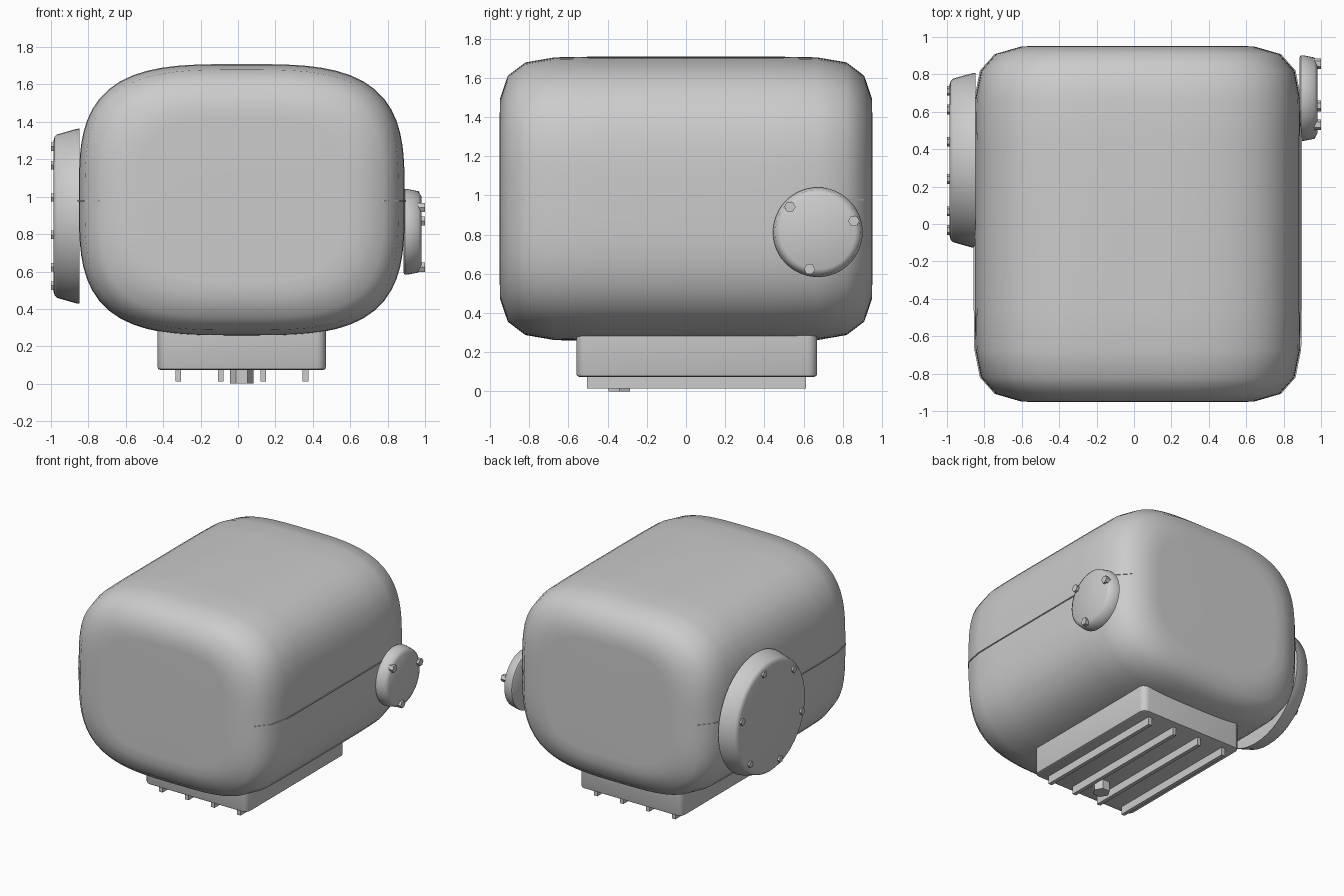
import bpy, bmesh, math
from mathutils import Matrix

if "Cube" in bpy.data.objects:
    bpy.data.objects.remove(bpy.data.objects["Cube"])

CX, CZ = 0.02, 0.983      # body axis
# body stations: y, half width, half height
HALF = [(0.95, 0.62, 0.51), (0.91, 0.758, 0.628), (0.82, 0.838, 0.696), (0.67, 0.868, 0.722)]
STATIONS = ([(-y, a, b) for y, a, b in HALF] + [(-0.45, 0.871, 0.726), (0.45, 0.871, 0.726)]
            + HALF[::-1])


def finish(name, bm, angle=None):
    bmesh.ops.recalc_face_normals(bm, faces=bm.faces[:])
    me = bpy.data.meshes.new(name)
    bm.to_mesh(me)
    bm.free()
    ob = bpy.data.objects.new(name, me)
    bpy.context.collection.objects.link(ob)
    if angle:
        bpy.ops.object.select_all(action='DESELECT')
        ob.select_set(True)
        bpy.context.view_layer.objects.active = ob
        bpy.ops.object.shade_smooth_by_angle(angle=math.radians(angle))
    return ob


def loft(bm, rings):
    """Bridge closed rings of points and cap both ends."""
    vs = [[bm.verts.new(p) for p in r] for r in rings]
    n = len(vs[0])
    for r0, r1 in zip(vs, vs[1:]):
        for i in range(n):
            j = (i + 1) % n
            bm.faces.new((r0[i], r0[j], r1[j], r1[i]))
    bm.faces.new(vs[0])
    bm.faces.new(vs[-1])


def rounded_section(y, a, b, n=3.4, count=80):
    pts = []
    for i in range(count):
        t = 2 * math.pi * i / count
        c, s = math.cos(t), math.sin(t)
        r = (abs(c) ** n + abs(s) ** n) ** (-1 / n)
        pts.append((CX + a * r * c, y, CZ + b * r * s))
    return pts


def box(name, x0, x1, y0, y1, z0, z1):
    bm = bmesh.new()
    bmesh.ops.create_cube(bm, size=1, matrix=Matrix.Translation(
        ((x0 + x1) / 2, (y0 + y1) / 2, (z0 + z1) / 2)) @ Matrix.Diagonal((x1 - x0, y1 - y0, z1 - z0, 1)))
    return name, bm


def disc(name, y, z, profile, count=48, angle=50):
    """Lathe an (x, radius) profile around an axis parallel to x."""
    bm = bmesh.new()
    steps = [2 * math.pi * i / count for i in range(count)]
    loft(bm, [[(x, y + r * math.cos(t), z + r * math.sin(t)) for t in steps] for x, r in profile])
    return finish(name, bm, angle)


def cover(name, y, z, profile, bolts, start, bolt_r, x_in, x_out, size):
    disc(name, y, z, profile)
    for k in range(bolts):
        t = math.radians(start + 360 * k / bolts)
        disc(f"{name}_bolt_{k + 1}", y + bolt_r * math.cos(t), z + bolt_r * math.sin(t),
             [(x_in, size), (x_out, size)], 6, 25)


# main rounded casing
bm = bmesh.new()
cap = (0.951, 0.54, 0.44)
loft(bm, [rounded_section(*s) for s in [(-cap[0], *cap[1:])] + STATIONS + [cap]])
finish("casing", bm, 60)

# thin parting seam along both sides
for side, label in ((-1, "left"), (1, "right")):
    bm = bmesh.new()
    rings = []
    for y, a, b in STATIONS[1:-1]:
        xo, xi = CX + side * (a + 0.006), CX + side * (a - 0.03)
        rings.append([(xo, y, 0.974), (xo, y, 0.982), (xi, y, 0.982), (xi, y, 0.974)])
    loft(bm, rings)
    finish(f"{label}_seam", bm)

# bolted side covers
cover("left_cover", 0.34, 0.896, [(-0.848, 0.468), (-0.866, 0.466), (-0.968, 0.437), (-0.98, 0.425), (-0.986, 0.405)],
      6, 15, 0.385, -0.97, -1.0, 0.026)
cover("right_cover", 0.673, 0.812, [(0.885, 0.218), (0.892, 0.229), (0.905, 0.229), (0.965, 0.217), (0.98, 0.19)],
      3, 17.5, 0.193, 0.96, 1.0, 0.029)

# sump pan with rounded corners
name, bm = box("sump", -0.43, 0.47, -0.56, 0.67, 0.074, 0.3)
up = [e for e in bm.edges if abs(e.verts[0].co.z - e.verts[1].co.z) > 0.1]
bmesh.ops.bevel(bm, geom=up, offset=0.05, segments=5, profile=0.5, affect='EDGES')
low = [e for e in bm.edges if all(v.co.z < 0.075 for v in e.verts)]
bmesh.ops.bevel(bm, geom=low, offset=0.014, segments=2, profile=0.5, affect='EDGES')
finish(name, bm, 30)

# cooling fins
for i in range(4):
    x = -0.32 + 0.227 * i
    finish(*box(f"fin_{i + 1}", x - 0.015, x + 0.015, -0.505, 0.612, 0.013, 0.09))

# hex drain plug
bm = bmesh.new()
loft(bm, [[(0.02 + 0.063 * math.cos(math.pi * i / 3), -0.34 + 0.063 * math.sin(math.pi * i / 3), z)
           for i in range(6)] for z in (0.0, 0.09)])
finish("drain_plug", bm)
